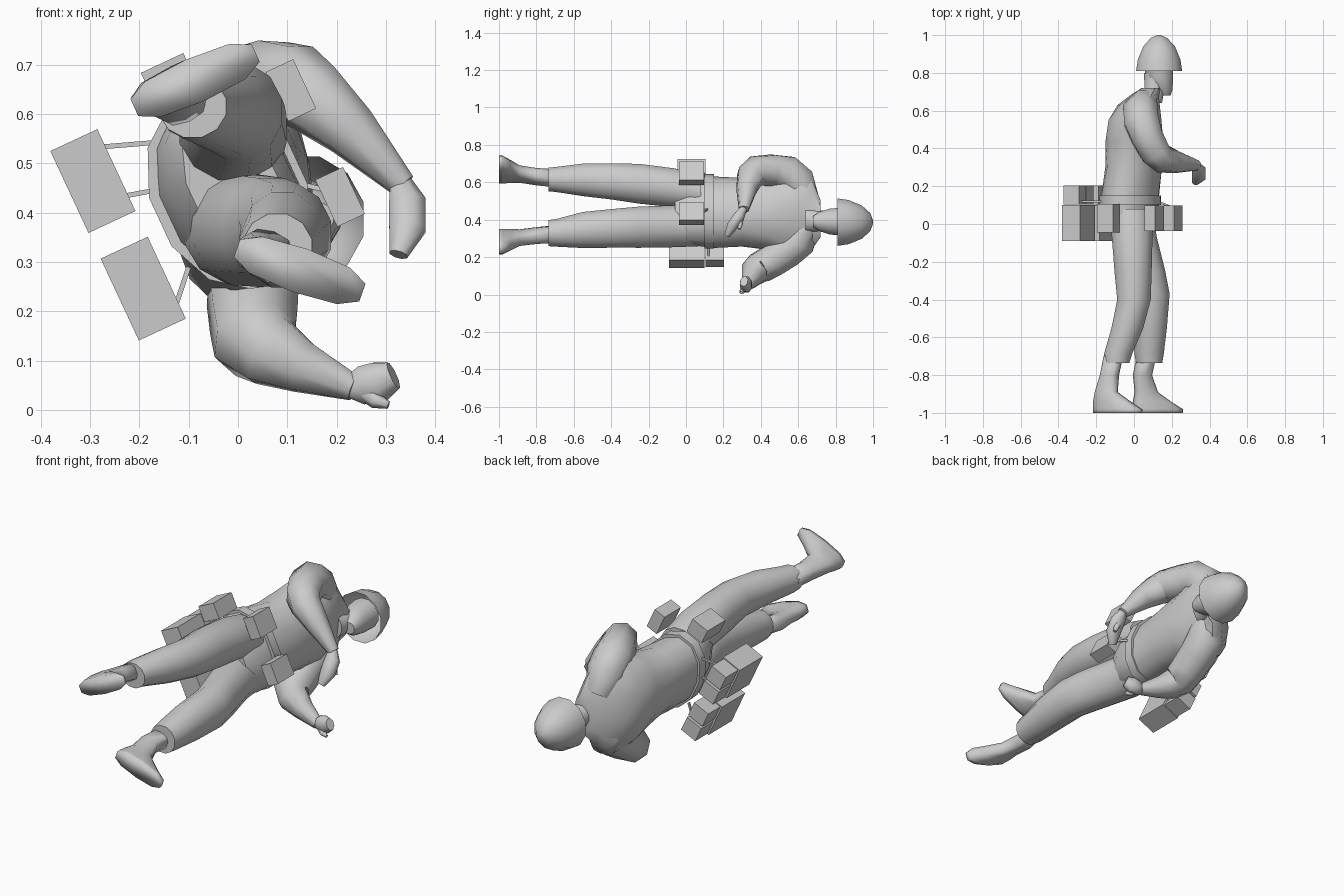
import bpy, bmesh, math
from mathutils import Vector

grey = bpy.data.materials.new("plain_grey")
grey.diffuse_color = (0.6, 0.6, 0.6, 1)
TURN = math.radians(25)   # the hips and kit are turned about the body axis


def finish(bm, name, smooth=40):
    bmesh.ops.recalc_face_normals(bm, faces=bm.faces)
    me = bpy.data.meshes.new(name)
    bm.to_mesh(me)
    bm.free()
    me.materials.append(grey)
    if smooth:
        me.shade_smooth()
        me.set_sharp_from_angle(angle=math.radians(smooth))
    ob = bpy.data.objects.new(name, me)
    bpy.context.collection.objects.link(ob)
    return ob


def skin(name, rings, smooth=40, open_start=False):
    """Join rings of points into a tube."""
    bm = bmesh.new()
    rows = [[bm.verts.new(p) for p in r] for r in rings]
    n = len(rows[0])
    for r0, r1 in zip(rows, rows[1:]):
        for i in range(n):
            j = (i + 1) % n
            bm.faces.new((r0[i], r0[j], r1[j], r1[i]))
    if not open_start:
        bm.faces.new(rows[0])
    bm.faces.new(rows[-1])
    return finish(bm, name, smooth)


def ellipse(c, u, v, n, power=1.0):
    """Oval ring; a power below one squares its corners."""
    ring = []
    for i in range(n):
        a = 2 * math.pi * (i + 0.5) / n
        ca, sa = math.cos(a), math.sin(a)
        ring.append(c + u * math.copysign(abs(ca) ** power, ca)
                    + v * math.copysign(abs(sa) ** power, sa))
    return ring


def body_loft(name, rows, turn=0.0, n=12, power=1.0, open_start=False, smooth=40):
    """Rows of (y, x, z, forward radius, sideways radius[, turn in degrees])."""
    rings = []
    for y, x, z, a, b, *own in rows:
        t = math.radians(own[0]) if own else turn
        u = Vector((math.cos(t), 0, math.sin(t)))
        v = Vector((-math.sin(t), 0, math.cos(t)))
        rings.append(ellipse(Vector((x, y, z)), u * a, v * b, n, power))
    return skin(name, rings, smooth, open_start)


def limb(name, rows, flat=1.0, n=8, start=(1, 0, 0)):
    """Rows of (x, y, z, radius); the ring frame is carried along the path."""
    pts = [Vector(r[:3]) for r in rows]
    rings, u = [], Vector(start)
    for i, p in enumerate(pts):
        t = (pts[min(i + 1, len(pts) - 1)] - pts[max(i - 1, 0)]).normalized()
        u = (u - t * u.dot(t)).normalized()
        rings.append(ellipse(p, u * rows[i][3], t.cross(u) * rows[i][3] * flat, n))
    return skin(name, rings, 60)


def box(name, x, y, z, fwd, tall, side):
    bm = bmesh.new()
    bmesh.ops.create_cube(bm, size=1)
    for w in bm.verts:
        w.co = Vector((w.co.x * fwd, w.co.y * tall, w.co.z * side))
    ob = finish(bm, name, 0)
    ob.location = (x, y, z)
    ob.rotation_euler = (0, -TURN, 0)
    return ob


# Torso with broad shoulders that twist against the hips, and belt
body_loft("torso", [
    (-0.06, -0.01, 0.46, 0.09, 0.15, 25), (0.01, -0.01, 0.45, 0.125, 0.195, 25),
    (0.15, -0.02, 0.44, 0.145, 0.20, 25), (0.30, -0.002, 0.44, 0.147, 0.187, 18),
    (0.44, 0.002, 0.44, 0.152, 0.205, 8), (0.55, 0.005, 0.435, 0.145, 0.24, 0),
    (0.63, 0.025, 0.435, 0.11, 0.245, -5), (0.68, 0.055, 0.425, 0.075, 0.18, -5),
    (0.72, 0.09, 0.405, 0.05, 0.10, -5)])
body_loft("belt", [(0.10, -0.02, 0.445, 0.157, 0.209),
                   (0.15, -0.02, 0.445, 0.157, 0.209)], TURN)

# Neck, head and open helmet
body_loft("neck", [(0.64, 0.09, 0.40, 0.06, 0.07), (0.72, 0.11, 0.395, 0.055, 0.057),
                   (0.80, 0.11, 0.39, 0.06, 0.06)])
body_loft("head", [(0.68, 0.165, 0.39, 0.03, 0.03), (0.71, 0.155, 0.39, 0.05, 0.052),
                   (0.77, 0.135, 0.39, 0.075, 0.072), (0.86, 0.13, 0.39, 0.08, 0.078)])
body_loft("helmet", [(0.81, 0.133, 0.387, 0.126, 0.131), (0.87, 0.133, 0.387, 0.117, 0.122),
                     (0.94, 0.133, 0.387, 0.087, 0.092), (0.985, 0.132, 0.387, 0.045, 0.05),
                     (1.0, 0.132, 0.387, 0.01, 0.01)], open_start=True)

# Trouser legs
body_loft("right_leg", [
    (0.08, -0.015, 0.54, 0.11, 0.10), (-0.06, -0.01, 0.57, 0.112, 0.108),
    (-0.25, -0.005, 0.592, 0.102, 0.11), (-0.40, 0.0, 0.605, 0.092, 0.10),
    (-0.55, -0.035, 0.613, 0.087, 0.09), (-0.69, -0.085, 0.615, 0.077, 0.07),
    (-0.735, -0.092, 0.615, 0.07, 0.065)])
body_loft("left_leg", [
    (0.08, 0.0, 0.36, 0.11, 0.105), (-0.06, 0.015, 0.365, 0.107, 0.116),
    (-0.25, 0.067, 0.36, 0.102, 0.114), (-0.37, 0.095, 0.355, 0.097, 0.108),
    (-0.55, 0.09, 0.345, 0.087, 0.1), (-0.69, 0.08, 0.33, 0.08, 0.077),
    (-0.735, 0.08, 0.328, 0.072, 0.072)])

# Boots: ankle flaring to a long square-toed sole
for side, turn, x, z, ax, az, s in (("right", 0.42, -0.087, 0.668, -0.105, 0.62, 1),
                                    ("left", -0.34, 0.125, 0.283, 0.07, 0.325, -1)):
    body_loft(side + "_boot", [
        (-0.68, ax, az, 0.05, 0.045), (-0.80, ax - 0.025, az + 0.01 * s, 0.05, 0.042),
        (-0.89, x - 0.06, (z + az) / 2, 0.062, 0.038),
        (-0.94, x - 0.03, z - 0.01 * s, 0.105, 0.043),
        (-0.98, x, z, 0.14, 0.046), (-1.0, x, z, 0.14, 0.046)], turn, 10, 0.75, smooth=100)

# Sleeves, running up into the shoulders
limb("right_arm", [
    (0.05, 0.65, 0.50, 0.07), (0.035, 0.60, 0.60, 0.10), (0.04, 0.54, 0.65, 0.10),
    (0.07, 0.46, 0.664, 0.09), (0.115, 0.375, 0.66, 0.085), (0.15, 0.345, 0.635, 0.077),
    (0.23, 0.325, 0.565, 0.058), (0.335, 0.31, 0.455, 0.028)])
limb("left_arm", [
    (0.06, 0.65, 0.37, 0.07), (0.035, 0.605, 0.29, 0.10), (0.03, 0.54, 0.235, 0.098),
    (0.032, 0.46, 0.18, 0.093), (0.035, 0.395, 0.143, 0.09), (0.065, 0.365, 0.12, 0.077),
    (0.13, 0.35, 0.087, 0.056), (0.235, 0.325, 0.045, 0.028)])

# Hands with thumbs
limb("right_hand", [(0.33, 0.31, 0.46, 0.024), (0.343, 0.285, 0.42, 0.04),
                    (0.343, 0.25, 0.37, 0.04), (0.325, 0.22, 0.315, 0.02)], 0.8)
limb("right_thumb", [(0.335, 0.29, 0.42, 0.018), (0.355, 0.29, 0.38, 0.015),
                     (0.365, 0.285, 0.35, 0.008)], 1, 6)
limb("left_hand", [(0.22, 0.325, 0.045, 0.022), (0.25, 0.325, 0.05, 0.042),
                   (0.285, 0.32, 0.056, 0.045), (0.315, 0.31, 0.07, 0.03)], 0.75,
     start=(0, 0, 1))
limb("left_thumb", [(0.25, 0.32, 0.04, 0.018), (0.28, 0.30, 0.018, 0.016),
                    (0.305, 0.295, 0.01, 0.008)], 1, 6)

# Belt pouches
box("front_right_pouch", 0.107, 0.03, 0.648, 0.062, 0.135, 0.11)
box("front_left_pouch", 0.207, 0.03, 0.432, 0.062, 0.135, 0.105)
box("side_pouch", -0.137, 0.03, 0.667, 0.095, 0.15, 0.08)

# Back packs, each with two small pouches above it
across = Vector((-math.sin(TURN), 0, math.cos(TURN)))
for side, x, z in (("right", -0.294, 0.464), ("left", -0.192, 0.246)):
    box(side + "_pack", x, 0.005, z, 0.105, 0.19, 0.183)
    for k, s in enumerate((-0.048, 0.048)):
        p = Vector((x, 0, z)) + across * s
        box(f"{side}_pack_pouch_{k + 1}", p.x, 0.153, p.z, 0.09, 0.1, 0.082)

# Hangers joining packs and pouches to the belt
for k, (a, b) in enumerate((((-0.28, 0.12, 0.533), (-0.17, 0.12, 0.542)),
                            ((-0.25, 0.12, 0.43), (-0.17, 0.12, 0.445)),
                            ((-0.13, 0.12, 0.20), (-0.10, 0.12, 0.29)),
                            ((0.20, 0.09, 0.44), (0.12, 0.12, 0.46)))):
    limb(f"hanger_{k + 1}", [(*a, 0.007), (*b, 0.007)], 1, 4, start=(0, 1, 0))
